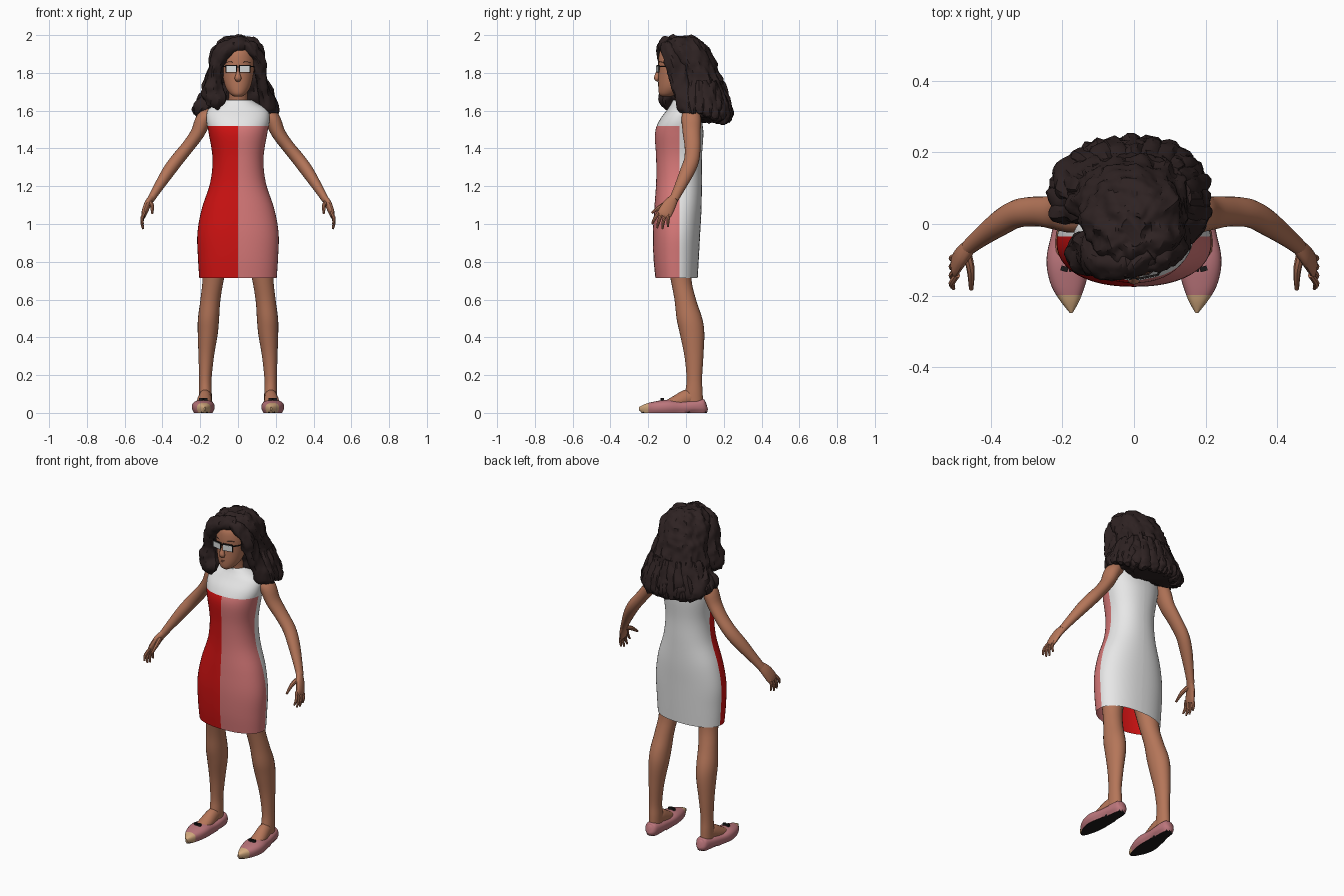
import bpy, bmesh, math, random
from mathutils import Vector, noise

random.seed(4)
default = bpy.data.objects.get("Cube")
if default:
    bpy.data.objects.remove(default, do_unlink=True)


def material(name, red, green, blue):
    mat = bpy.data.materials.new(name)
    mat.use_nodes = True
    colour = (red, green, blue, 1)
    mat.diffuse_color = colour
    shader = mat.node_tree.nodes["Principled BSDF"]
    shader.inputs["Base Color"].default_value = colour
    shader.inputs["Roughness"].default_value = .8
    return mat


SKIN = material("brown skin", .46, .18, .1)
RED = material("dress red", .62, .006, .006)
PINK = material("dress pink", .68, .19, .19)
WHITE = material("dress white", .8, .8, .8)
HAIR = material("dark hair", .027, .016, .016)
SHOE = material("shoe pink", .5, .18, .2)
TAN = material("toe tan", .65, .4, .21)
BLACK = material("black", .012, .01, .01)
LIP = material("lip brown", .25, .08, .06)
LENS = material("lens grey", .7, .72, .72)


def finish(name, bm, mats, angle=40):
    """Turn a bmesh into a smooth shaded object."""
    bmesh.ops.recalc_face_normals(bm, faces=bm.faces)
    mesh = bpy.data.meshes.new(name)
    bm.to_mesh(mesh)
    bm.free()
    for mat in mats:
        mesh.materials.append(mat)
    obj = bpy.data.objects.new(name, mesh)
    bpy.context.collection.objects.link(obj)
    bpy.ops.object.select_all(action='DESELECT')
    obj.select_set(True)
    bpy.context.view_layer.objects.active = obj
    bpy.ops.object.shade_smooth_by_angle(angle=math.radians(angle))
    return obj


def smooth_keys(keys, steps):
    """Catmull-Rom interpolation of key sections."""
    keys = [Vector(k) for k in keys]
    padded = [keys[0]] + keys + [keys[-1]]
    result = []
    for a, b, c, d in zip(padded, padded[1:], padded[2:], padded[3:]):
        for i in range(steps):
            t = i / steps
            result.append(b + (c - a) * (t / 2) + (a * 2 - b * 5 + c * 4 - d) * (t * t / 2)
                          + (b * 3 - a - c * 3 + d) * (t ** 3 / 2))
    return result + [keys[-1]]


def loft(keys, sides=16, steps=4, upright=False, power=1, open_start=False):
    """Skin elliptical sections (x, y, z, radius, radius) along a path."""
    bm = bmesh.new()
    sections = smooth_keys(keys, steps)
    rings = []
    for i, s in enumerate(sections):
        centre = Vector(s[:3])
        ahead, behind = sections[min(i + 1, len(sections) - 1)], sections[max(i - 1, 0)]
        along = Vector((0, 0, 1)) if upright else (Vector(ahead[:3]) - Vector(behind[:3])).normalized()
        across = (Vector((1, 0, 0)) - along * along.x).normalized()
        over = along.cross(across)
        ring = []
        for k in range(sides):
            a = math.tau * k / sides
            c, n = math.cos(a), math.sin(a)
            u = math.copysign(abs(c) ** power, c) * max(s[3], .001)
            v = math.copysign(abs(n) ** power, n) * max(s[4], .001)
            ring.append(bm.verts.new(centre + across * u + over * v))
        rings.append(ring)
    for low, high in zip(rings, rings[1:]):
        for k in range(sides):
            j = (k + 1) % sides
            bm.faces.new((low[k], low[j], high[j], high[k]))
    if not open_start:
        bm.faces.new(rings[0])
    bm.faces.new(rings[-1])
    return bm


def part(name, keys, mat, **options):
    return finish(name, loft(keys, **options), [mat])


def flip(keys, side):
    return [(k[0] * side, *k[1:]) for k in keys]


def box(name, place, size, mat, turn=0):
    bm = bmesh.new()
    bmesh.ops.create_cube(bm, size=1)
    bmesh.ops.scale(bm, vec=size, verts=bm.verts)
    obj = finish(name, bm, [mat])
    obj.location = place
    obj.rotation_euler.z = turn


def cut(bm, place, normal):
    bmesh.ops.bisect_plane(bm, geom=bm.verts[:] + bm.edges[:] + bm.faces[:],
                           plane_co=place, plane_no=normal)


def hair_part(name, keys, amount, **options):
    """A loft roughened into wavy clumps."""
    bm = loft(keys, **options)
    bm.normal_update()
    for v in bm.verts:
        p = v.co
        wave = noise.noise(Vector((p.x * 22, p.y * 22, p.z * 13)))
        fine = noise.noise(Vector((p.x * 50, p.y * 50, p.z * 28)))
        v.co = p + v.normal * amount * (wave + fine * .5)
    finish(name, bm, [HAIR], 30)


# Dress: one lofted shell, cut along its seams and coloured by panel
SEAM, YOKE = -.035, 1.52
bm = loft([(0, -.05, .715, .205, .112), (0, -.052, .82, .212, .12), (0, -.05, .95, .215, .125),
           (0, -.043, 1.08, .192, .125), (0, -.037, 1.22, .147, .121), (0, -.037, 1.35, .135, .121),
           (0, -.036, 1.48, .155, .128), (0, -.028, 1.55, .167, .112), (0, -.01, 1.605, .158, .09),
           (0, -.005, 1.635, .11, .075), (0, -.005, 1.657, .072, .064)],
          sides=48, steps=5, upright=True, power=.9, open_start=True)
cut(bm, (0, SEAM, 0), (0, 1, 0))
cut(bm, (0, 0, YOKE), (0, 0, 1))
cut(bm, (0, 0, 0), (1, 0, 0))
for f in bm.faces:
    c = f.calc_center_median()
    if c.y < SEAM and c.z < YOKE:
        f.material_index = 1 if c.x < 0 else 2
finish("dress", bm, [WHITE, RED, PINK], 60)

# Head, neck and face
part("neck", [(0, 0, 1.6, .06, .055), (0, -.01, 1.67, .052, .05), (0, -.03, 1.76, .055, .055)], SKIN)
part("head", [(0, -.105, 1.675, .02, .024), (0, -.093, 1.69, .043, .05), (0, -.073, 1.73, .068, .074),
              (0, -.062, 1.8, .083, .084), (0, -.055, 1.87, .088, .092), (0, -.045, 1.92, .08, .09),
              (0, -.04, 1.96, .045, .05)], SKIN, sides=28, upright=True)
part("nose", [(0, -.135, 1.835, .008, .01), (0, -.148, 1.8, .01, .012), (0, -.155, 1.772, .018, .014),
              (0, -.145, 1.757, .012, .006)], SKIN, sides=12)
for name, height, width in (("upper_lip", 1.735, .026), ("lower_lip", 1.727, .021)):
    part(name, [(-width, -.134, height, .003, .002), (0, -.146, height, .006, .005),
                (width, -.134, height, .003, .002)], LIP, sides=10, upright=True)

# Glasses and eyebrows
for side, label in ((-1, "right"), (1, "left")):
    turn = side * .2
    box(label + "_glasses_frame", (side * .036, -.148, 1.822), (.06, .006, .042), BLACK, turn)
    box(label + "_lens", (side * .036, -.15, 1.82), (.052, .006, .033), LENS, turn)
    part(label + "_glasses_arm", flip([(.065, -.143, 1.835, .003, .003), (.083, -.11, 1.833, .003, .003),
                                       (.09, -.04, 1.825, .003, .003)], side), BLACK, sides=6)
    part(label + "_eyebrow", flip([(.015, -.141, 1.85, .003, .003), (.04, -.138, 1.86, .004, .004),
                                   (.065, -.118, 1.853, .002, .002)], side), HAIR, sides=6, upright=True)
box("glasses_bridge", (0, -.151, 1.832), (.022, .005, .006), BLACK)

# Hair: main mass, two swept front locks and ragged ends
hair_part("hair_mass", [(0, -.02, 1.995, .03, .035), (0, -.018, 1.98, .08, .088), (0, -.008, 1.935, .125, .13),
                        (-.005, .03, 1.87, .148, .123), (-.008, .06, 1.8, .155, .117),
                        (-.012, .085, 1.7, .178, .12), (-.015, .115, 1.62, .205, .12),
                        (-.015, .14, 1.57, .195, .1), (-.01, .16, 1.54, .14, .065)],
          .018, sides=72, steps=6, upright=True)
hair_part("right_front_lock", [(.05, -.085, 1.955, .025, .025), (-.01, -.115, 1.95, .04, .036),
                               (-.07, -.115, 1.92, .045, .045), (-.112, -.095, 1.86, .04, .055),
                               (-.122, -.075, 1.78, .043, .06), (-.13, -.08, 1.71, .055, .06),
                               (-.13, -.095, 1.66, .058, .05), (-.14, -.09, 1.625, .035, .03)],
          .015, sides=28, steps=6)
hair_part("left_front_lock", [(.03, -.1, 1.955, .02, .03), (.07, -.1, 1.93, .03, .035),
                              (.105, -.07, 1.88, .03, .05), (.12, -.045, 1.8, .028, .055),
                              (.137, -.02, 1.7, .033, .05), (.165, .01, 1.62, .042, .05),
                              (.185, .02, 1.575, .02, .03)], .014, sides=28, steps=6)
for i in range(15):
    a = math.radians(-105 + 15 * i)
    s, c = math.sin(a), math.cos(a)
    drop = 1.59 - .06 * max(c, 0) + random.uniform(-.012, .015)
    hair_part(f"hair_end_{i + 1}", [(.13 * s, .07 + .1 * c, 1.75, .03, .03), (.165 * s, .07 + .125 * c, 1.66, .04, .04),
                                    (.2 * s - .01, .075 + .14 * c, drop + .03, .036, .036),
                                    (.215 * s - .01, .08 + .15 * c, drop, .012, .012)], .014, sides=14, steps=5)

# Limbs and shoes, mirrored left and right
ARM = [(.14, .025, 1.585, .035, .045), (.18, .028, 1.555, .043, .052), (.215, .03, 1.48, .037, .047),
       (.265, .035, 1.41, .034, .042), (.322, .03, 1.34, .035, .04), (.37, .005, 1.275, .033, .038),
       (.425, -.035, 1.19, .025, .029), (.462, -.065, 1.13, .019, .024)]
PALM = [(.455, -.06, 1.14, .018, .023), (.478, -.085, 1.105, .018, .034), (.496, -.11, 1.06, .015, .038),
        (.5, -.118, 1.04, .01, .033)]
FINGERS = {"index": (-.142, -.18, 1.0), "middle": (-.125, -.153, .978),
           "ring": (-.105, -.125, .973), "little": (-.088, -.095, .985)}
LEG = [(.115, -.04, .9, .085, .08), (.13, -.028, .72, .058, .056), (.146, -.004, .6, .053, .057),
       (.156, .018, .5, .056, .068), (.16, .032, .42, .053, .065), (.168, .042, .3, .041, .05),
       (.173, .044, .18, .033, .041), (.173, .042, .11, .034, .046), (.173, .04, .05, .034, .05)]
FOOT = [(.173, .06, .075, .03, .03), (.174, .015, .08, .034, .045), (.178, -.04, .06, .04, .04),
        (.182, -.1, .045, .04, .022)]
SHOE_KEYS = [(.17, .11, .04, .012, .02), (.17, .095, .037, .035, .036), (.172, .04, .034, .046, .034),
             (.178, -.03, .03, .052, .033), (.184, -.1, .031, .06, .038), (.183, -.16, .027, .051, .034),
             (.178, -.21, .024, .029, .025), (.175, -.248, .022, .004, .01)]
for side, label in ((-1, "right_"), (1, "left_")):
    part(label + "arm", flip(ARM, side), SKIN, sides=20)
    part(label + "palm", flip(PALM, side), SKIN)
    for name, (knuckle, reach, tip) in FINGERS.items():
        part(label + name + "_finger", flip([(.493, knuckle, 1.065, .009, .009),
             (.508, (knuckle + reach) / 2 - .004, tip / 2 + .53, .009, .009),
             (.503, reach, tip, .005, .005)], side), SKIN, sides=8)
    part(label + "thumb", flip([(.465, -.085, 1.115, .013, .014), (.455, -.13, 1.095, .011, .012),
                                (.454, -.182, 1.058, .006, .006)], side), SKIN, sides=8)
    part(label + "leg", flip(LEG, side), SKIN, sides=24, upright=True)
    part(label + "foot", flip(FOOT, side), SKIN)
    bm = loft(flip(SHOE_KEYS, side), sides=28, steps=5, power=.8)
    for v in bm.verts:
        v.co.z = max(v.co.z, .006) if v.co.z > .009 else 0
    cut(bm, (0, -.198, 0), (0, 1, 0))
    for f in bm.faces:
        c = f.calc_center_median()
        f.material_index = 2 if c.z < .004 else 1 if c.y < -.198 else 0
    finish(label + "shoe", bm, [SHOE, TAN, BLACK], 50)
    for lean in (-1, 1):
        box(label + "bow_loop", (side * .183 + lean * .011, -.125, .073), (.02, .014, .013), BLACK, lean * .25)
